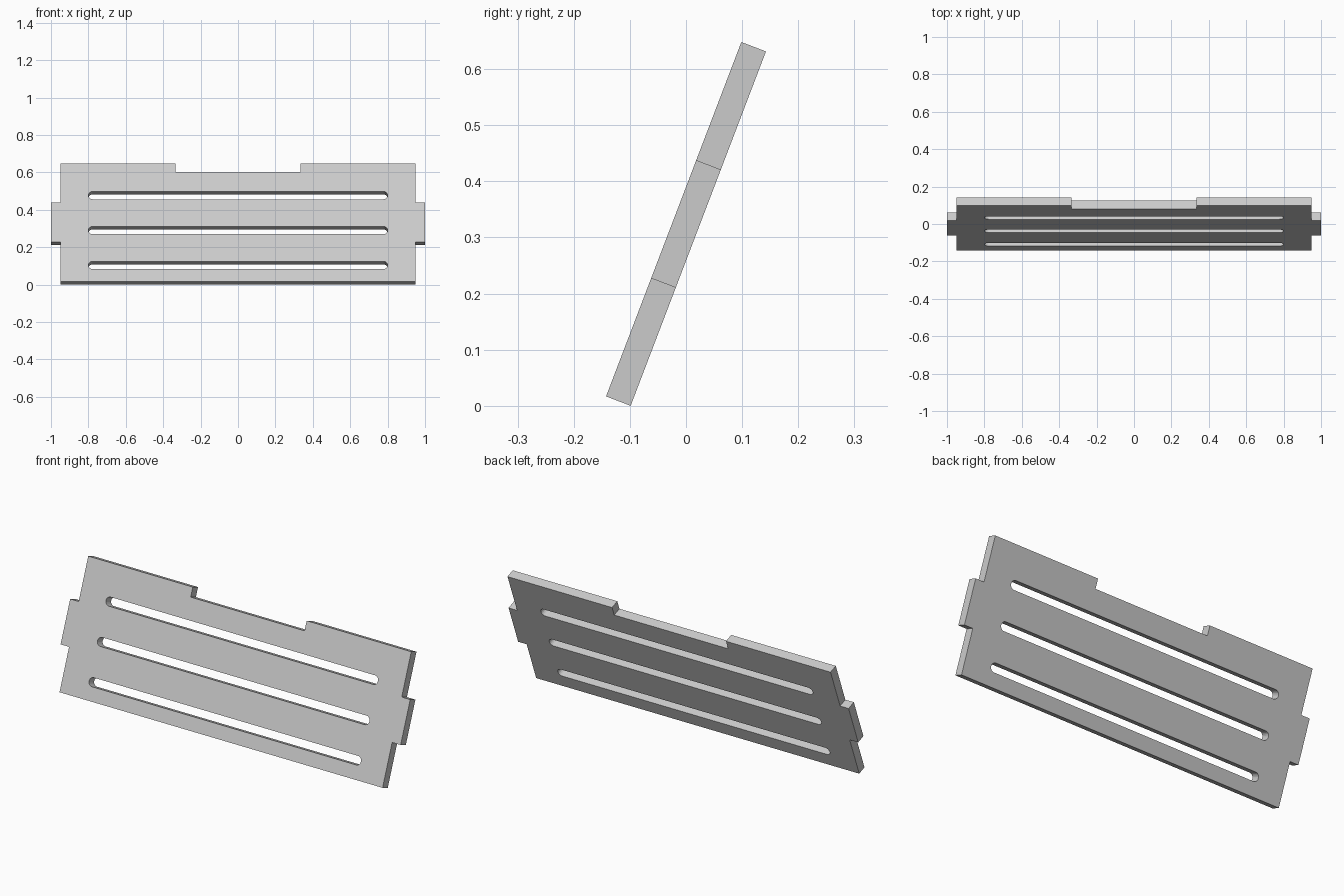
import bpy, bmesh, math

cube = bpy.data.objects.get("Cube")
if cube:
    bpy.data.objects.remove(cube, do_unlink=True)

LENGTH, THICK = 0.676, 0.047      # panel height along its slope, thickness
LEAN = math.radians(20.9)         # backward lean from vertical

grey = bpy.data.materials.new("light grey")
grey.use_nodes = True
colour = (0.6, 0.6, 0.6, 1)
grey.diffuse_color = colour
grey.node_tree.nodes["Principled BSDF"].inputs["Base Color"].default_value = colour


def add_loop(curve, points):
    """Closed straight-sided outline; y is measured from the panel's lower edge."""
    spline = curve.splines.new("POLY")
    spline.points.add(len(points) - 1)
    for p, (x, y) in zip(spline.points, points):
        p.co = (x, y - LENGTH / 2, 0, 1)
    spline.use_cyclic_u = True
    spline.use_smooth = False


def slot(y, half=0.8, r=0.0225, steps=10):
    """Long slot with round ends."""
    pts = []
    for side in (1, -1):
        for i in range(steps + 1):
            a = math.pi * i / steps - math.pi / 2
            pts.append((side * (half - r + r * math.cos(a)), y + side * r * math.sin(a)))
    return pts


# Panel outline: side tabs and a notch in the top edge
half = [(0.95, 0), (0.95, LENGTH / 3), (1, LENGTH / 3), (1, LENGTH * 2 / 3),
        (0.95, LENGTH * 2 / 3), (0.95, LENGTH), (0.335, LENGTH), (0.335, LENGTH - 0.05)]
profile = bpy.data.curves.new("panel_profile", "CURVE")
profile.dimensions = "2D"
profile.fill_mode = "BOTH"
profile.extrude = THICK / 2
add_loop(profile, half + [(-x, y) for x, y in reversed(half)])

# Three slots
for k in range(3):
    add_loop(profile, slot(0.093 + 0.2 * k))

# Turn the profile into a clean solid mesh
helper = bpy.data.objects.new("profile_helper", profile)
bpy.context.collection.objects.link(helper)
graph = bpy.context.evaluated_depsgraph_get()
mesh = bpy.data.meshes.new_from_object(helper.evaluated_get(graph))
bpy.data.objects.remove(helper, do_unlink=True)
bm = bmesh.new()
bm.from_mesh(mesh)
bmesh.ops.remove_doubles(bm, verts=bm.verts, dist=0.0001)
bmesh.ops.recalc_face_normals(bm, faces=bm.faces)
for f in bm.faces:
    f.smooth = False
    f.material_index = 0
bm.to_mesh(mesh)
bm.free()
mesh.materials.clear()
mesh.materials.append(grey)

# Leaning panel, standing on its lower rear edge
panel = bpy.data.objects.new("slotted_panel", mesh)
bpy.context.collection.objects.link(panel)
panel.rotation_euler.x = math.pi / 2 - LEAN
panel.location.z = (LENGTH * math.cos(LEAN) + THICK * math.sin(LEAN)) / 2
